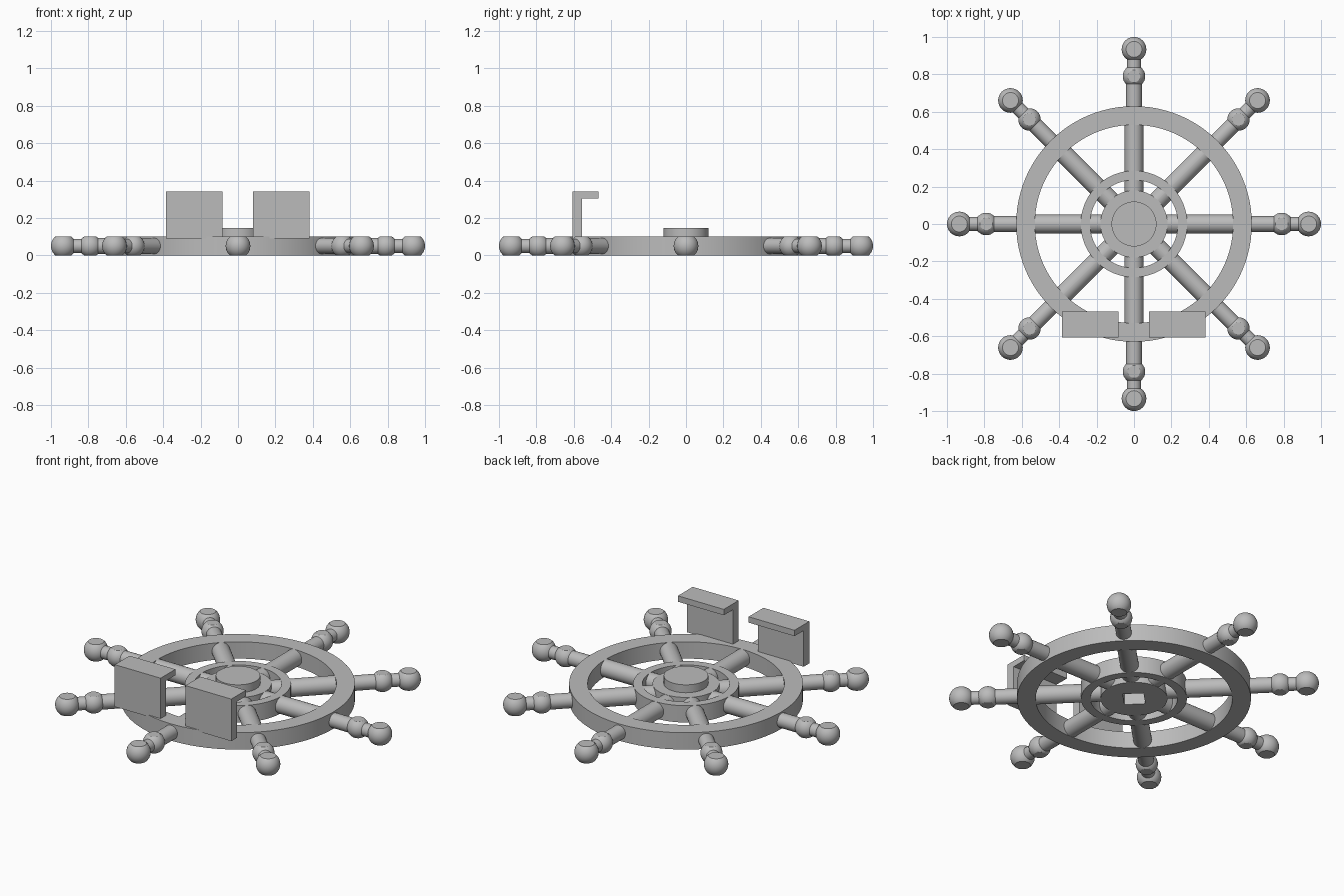
import bpy, bmesh
from math import pi, radians
from mathutils import Matrix, Vector

if "Cube" in bpy.data.objects:
    bpy.data.objects.remove(bpy.data.objects["Cube"])

THICK = 0.1

grey = bpy.data.materials.new("plain grey")
grey.use_nodes = True
grey.diffuse_color = (0.5, 0.5, 0.5, 1)
grey.node_tree.nodes["Principled BSDF"].inputs["Base Color"].default_value = (0.5, 0.5, 0.5, 1)


def add_object(name, mesh):
    obj = bpy.data.objects.new(name, mesh)
    bpy.context.collection.objects.link(obj)
    return obj


def finish(name, bm, smooth=True):
    bmesh.ops.recalc_face_normals(bm, faces=bm.faces)
    mesh = bpy.data.meshes.new(name)
    bm.to_mesh(mesh)
    bm.free()
    mesh.materials.append(grey)
    obj = add_object(name, mesh)
    if smooth:
        bpy.ops.object.select_all(action="DESELECT")
        obj.select_set(True)
        bpy.context.view_layer.objects.active = obj
        bpy.ops.object.shade_smooth_by_angle(angle=radians(30))
    return obj


def lathe(name, profile, steps=96):
    """Revolve a closed (radius, z) profile around z."""
    bm = bmesh.new()
    verts = [bm.verts.new((r, 0, z)) for r, z in profile]
    edges = [bm.edges.new((verts[i - 1], verts[i])) for i in range(len(verts))]
    bmesh.ops.spin(bm, geom=verts + edges, axis=(0, 0, 1), cent=(0, 0, 0),
                   angle=2 * pi, steps=steps, use_merge=True)
    bmesh.ops.remove_doubles(bm, verts=bm.verts, dist=1e-5)
    return finish(name, bm)


def ring(name, inner, outer):
    return lathe(name, [(inner, 0), (outer, 0), (outer, THICK), (inner, THICK)])


def cylinder(bm, radius, z0, z1, segments=64, turn=Matrix()):
    bmesh.ops.create_cone(bm, cap_ends=True, segments=segments, radius1=radius, radius2=radius,
                          depth=z1 - z0, matrix=turn @ Matrix.Translation((0, 0, (z0 + z1) / 2)))


# Rim and inner ring
ring("rim", 0.53, 0.63)
ring("inner_ring", 0.235, 0.285)

# Hub with a square socket in its underside
bm = bmesh.new()
cylinder(bm, 0.18, 0, THICK)
hub = finish("hub", bm)
bm = bmesh.new()
cylinder(bm, 0.08, -0.05, 0.09, 4)
cutter = finish("socket_cutter", bm, False)
cutter.hide_render = True
cutter.hide_set(True)
cut = hub.modifiers.new("socket", "BOOLEAN")
cut.operation = "DIFFERENCE"
cut.object = cutter
bpy.context.view_layer.objects.active = hub
hub.select_set(True)
bpy.ops.object.modifier_apply(modifier="socket")
bpy.data.objects.remove(cutter)

# Round cap on the hub
bm = bmesh.new()
cylinder(bm, 0.12, THICK, 0.147)
finish("hub_cap", bm)

# Spoke with turned handle, planed flat at the wheel's two faces
bm = bmesh.new()
along_x = Matrix.Translation((0, 0, THICK / 2)) @ Matrix.Rotation(pi / 2, 4, "Y")
for radius, start, end in ((0.05, 0.12, 0.58), (0.042, 0.58, 0.79), (0.037, 0.79, 0.92)):
    cylinder(bm, radius, start, end, 32, along_x)
for radius, dist in ((0.06, 0.79), (0.066, 0.934)):
    bmesh.ops.create_uvsphere(bm, u_segments=32, v_segments=20, radius=radius,
                              matrix=Matrix.Translation((dist, 0, THICK / 2)))
for z, side in ((0, -1), (THICK, 1)):
    geom = bm.verts[:] + bm.edges[:] + bm.faces[:]
    result = bmesh.ops.bisect_plane(bm, geom=geom, plane_co=(0, 0, z),
                                    plane_no=(0, 0, side), clear_outer=True)
    rims = [e for e in bm.edges if e.is_boundary]
    bmesh.ops.holes_fill(bm, edges=rims, sides=0)
spoke = finish("spoke_1", bm)
for i in range(1, 8):
    copy = add_object(f"spoke_{i + 1}", spoke.data)
    copy.rotation_euler.z = i * pi / 4

# Two hooked brackets standing on the front of the rim
for name, x0 in (("right_bracket", -0.386), ("left_bracket", 0.079)):
    bm = bmesh.new()
    outline = [(-0.607, 0.09), (-0.555, 0.09), (-0.555, 0.305),
               (-0.468, 0.305), (-0.468, 0.34), (-0.607, 0.34)]
    face = bm.faces.new([bm.verts.new((x0, y, z)) for y, z in outline])
    side = bmesh.ops.extrude_face_region(bm, geom=[face])["geom"]
    moved = [v for v in side if isinstance(v, bmesh.types.BMVert)]
    bmesh.ops.translate(bm, verts=moved, vec=Vector((0.302, 0, 0)))
    finish(name, bm, False)
